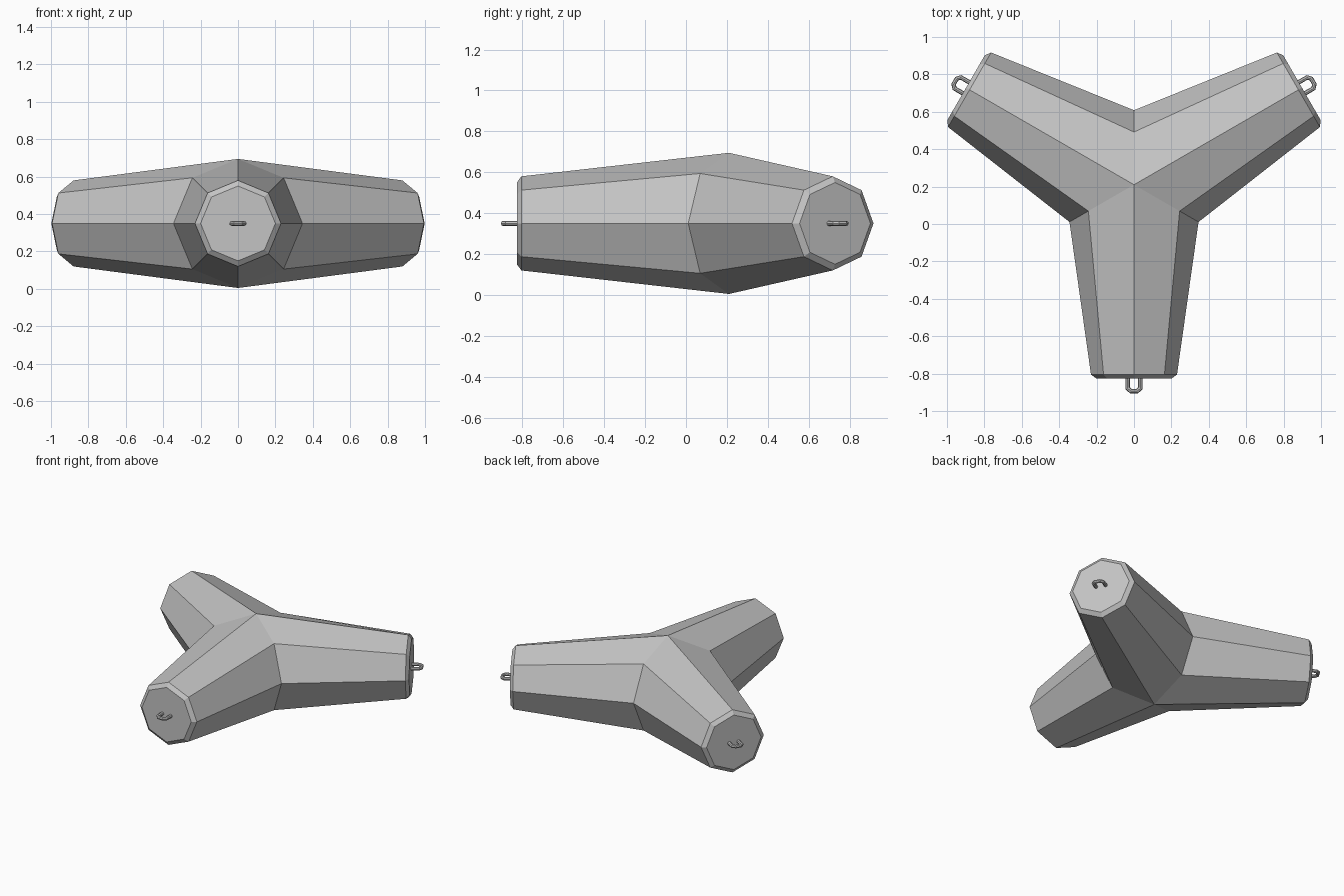
import bpy, bmesh
from math import cos, sin, tan, pi, radians
from mathutils import Matrix, Vector

cube = bpy.data.objects.get("Cube")
if cube:
    bpy.data.objects.remove(cube, do_unlink=True)

HUB = Vector((0, 0.21, 0.35))    # where the three arms meet
SIDES = 8
ROOT_R, END_R, CAP_R = 0.345, 0.23, 0.2
END_D, CAP_D = 1.015, 1.037      # distance from hub to arm end and cap

grey = bpy.data.materials.new("concrete_grey")
grey.use_nodes = True
grey.diffuse_color = (0.55, 0.55, 0.55, 1)
grey.node_tree.nodes["Principled BSDF"].inputs["Base Color"].default_value = grey.diffuse_color


def arm_matrix(i):
    return Matrix.Translation(HUB) @ Matrix.Rotation(radians(120 * i), 4, 'Z')


def add_object(name, data):
    ob = bpy.data.objects.new(name, data)
    bpy.context.collection.objects.link(ob)
    return ob


def ring(bm, matrix, radius, dist=None):
    """Octagon across an arm; without a distance it is mitred at the hub."""
    verts = []
    for k in range(SIDES):
        a = 2 * pi * k / SIDES
        x, z = radius * cos(a), radius * sin(a)
        along = abs(x) / tan(pi / 3) if dist is None else dist
        verts.append(bm.verts.new(matrix @ Vector((x, -along, z))))
    return verts


# Three-armed body: tapered octagonal arms with chamfered ends
bm = bmesh.new()
for i in range(3):
    m = arm_matrix(i)
    rings = [ring(bm, m, ROOT_R), ring(bm, m, END_R, END_D), ring(bm, m, CAP_R, CAP_D)]
    for r0, r1 in zip(rings, rings[1:]):
        for k in range(SIDES):
            n = (k + 1) % SIDES
            bm.faces.new((r0[k], r0[n], r1[n], r1[k]))
    bm.faces.new(rings[-1])
bmesh.ops.remove_doubles(bm, verts=bm.verts, dist=0.001)
bmesh.ops.recalc_face_normals(bm, faces=bm.faces)
mesh = bpy.data.meshes.new("three_armed_body")
bm.to_mesh(mesh)
bm.free()
mesh.materials.append(grey)
add_object("three_armed_body", mesh)

# Lifting loops: a bent rod on each arm end
half = [(0.034, 1.02), (0.034, 1.088), (0.017, 1.104)]
path = half + [(-x, d) for x, d in reversed(half)]
curve = bpy.data.curves.new("loop_path", 'CURVE')
curve.dimensions = '3D'
curve.bevel_depth = 0.0125
curve.bevel_resolution = 2
spline = curve.splines.new('POLY')
spline.points.add(len(path) - 1)
for p, (x, d) in zip(spline.points, path):
    p.co = (x, -d, 0, 1)
helper = add_object("loop_path", curve)
bpy.context.view_layer.update()
evaluated = helper.evaluated_get(bpy.context.evaluated_depsgraph_get())
loop_mesh = bpy.data.meshes.new_from_object(evaluated)
bpy.data.objects.remove(helper, do_unlink=True)
loop_mesh.materials.clear()
loop_mesh.materials.append(grey)
loop_mesh.shade_flat()
for i, name in enumerate(("front_loop", "back_left_loop", "back_right_loop")):
    add_object(name, loop_mesh).matrix_world = arm_matrix(i)
